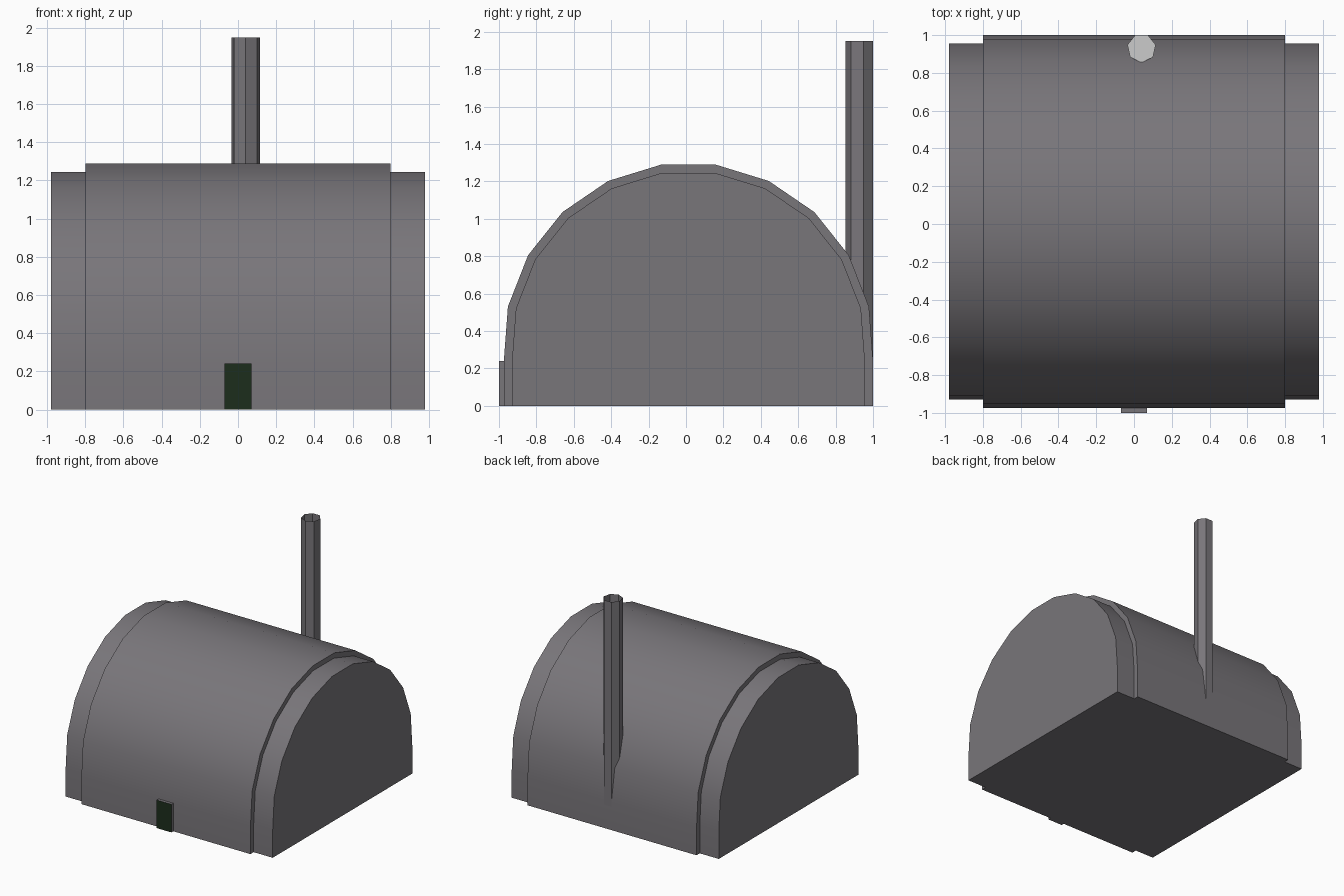
import bpy, bmesh, math
from mathutils import Matrix

if "Cube" in bpy.data.objects:
    bpy.data.objects.remove(bpy.data.objects["Cube"])

CY, CZ = 0.013, 0.31      # arch centre
STEP = math.tau / 21      # one facet of the arch


def material(name, rgb):
    m = bpy.data.materials.new(name)
    m.diffuse_color = (*rgb, 1)
    m.use_nodes = True
    m.node_tree.nodes["Principled BSDF"].inputs["Base Color"].default_value = m.diffuse_color
    return m


def finish(bm, name, mats=()):
    me = bpy.data.meshes.new(name)
    bm.to_mesh(me)
    bm.free()
    ob = bpy.data.objects.new(name, me)
    bpy.context.collection.objects.link(ob)
    for m in mats:
        me.materials.append(m)
    bpy.ops.object.select_all(action='DESELECT')
    ob.select_set(True)
    bpy.context.view_layer.objects.active = ob
    bpy.ops.object.shade_smooth_by_angle(angle=math.radians(30))
    return ob


def prism(name, rings, caps, mats):
    # Joins two matching rings of points with side faces and optional caps
    bm = bmesh.new()
    a, b = [[bm.verts.new(p) for p in ring] for ring in rings]
    n = len(a)
    for i in range(n):
        j = (i + 1) % n
        bm.faces.new((a[i], a[j], b[j], b[i]))
    if caps:
        bm.faces.new(a[::-1])
        bm.faces.new(b)
    bmesh.ops.recalc_face_normals(bm, faces=bm.faces)
    return finish(bm, name, mats)


def arch(name, radius, x0, x1, mats):
    # Faceted arch with straight lower walls, extruded along x
    pts = [(CY + radius * math.sin(a), CZ + radius * math.cos(a))
           for a in ((k + 0.5) * STEP for k in range(-6, 6))]
    pts = [(pts[0][0], 0)] + pts + [(pts[-1][0], 0)]
    prism(name, [[(x, y, z) for y, z in pts] for x in (x0, x1)], True, mats)


stone = material("dark_grey", (0.19, 0.18, 0.195))
green = material("dark_green", (0.012, 0.027, 0.012))

# Vaulted body and the slightly smaller end sections
arch("vault_body", 0.99, -0.8, 0.8, [stone])
arch("left_end", 0.946, -0.98, -0.8, [stone])
arch("right_end", 0.946, 0.8, 0.98, [stone])

# Small door: only the front panel is green
bm = bmesh.new()
bmesh.ops.create_cube(bm, size=1, matrix=Matrix.Translation((0, -0.98, 0.12))
                      @ Matrix.Diagonal((0.14, 0.04, 0.24, 1)))
bm.normal_update()
for f in bm.faces:
    f.material_index = int(f.normal.y < -0.9)
finish(bm, "door", [stone, green])


# Open chimney pipe at the back, seven-sided with a flat towards the back
def pipe_ring(z, r=0.077):
    angles = [-math.pi / 2 + math.tau * k / 7 for k in range(7)]
    return [(0.04 + r * math.cos(a), 0.931 + r * math.sin(a), z) for a in angles]


prism("chimney_pipe", [pipe_ring(0.2), pipe_ring(1.95)], False, [stone])

# Pale floor inside the pipe
bm = bmesh.new()
bm.faces.new([bm.verts.new(p) for p in pipe_ring(0.82)])
finish(bm, "pipe_floor")
